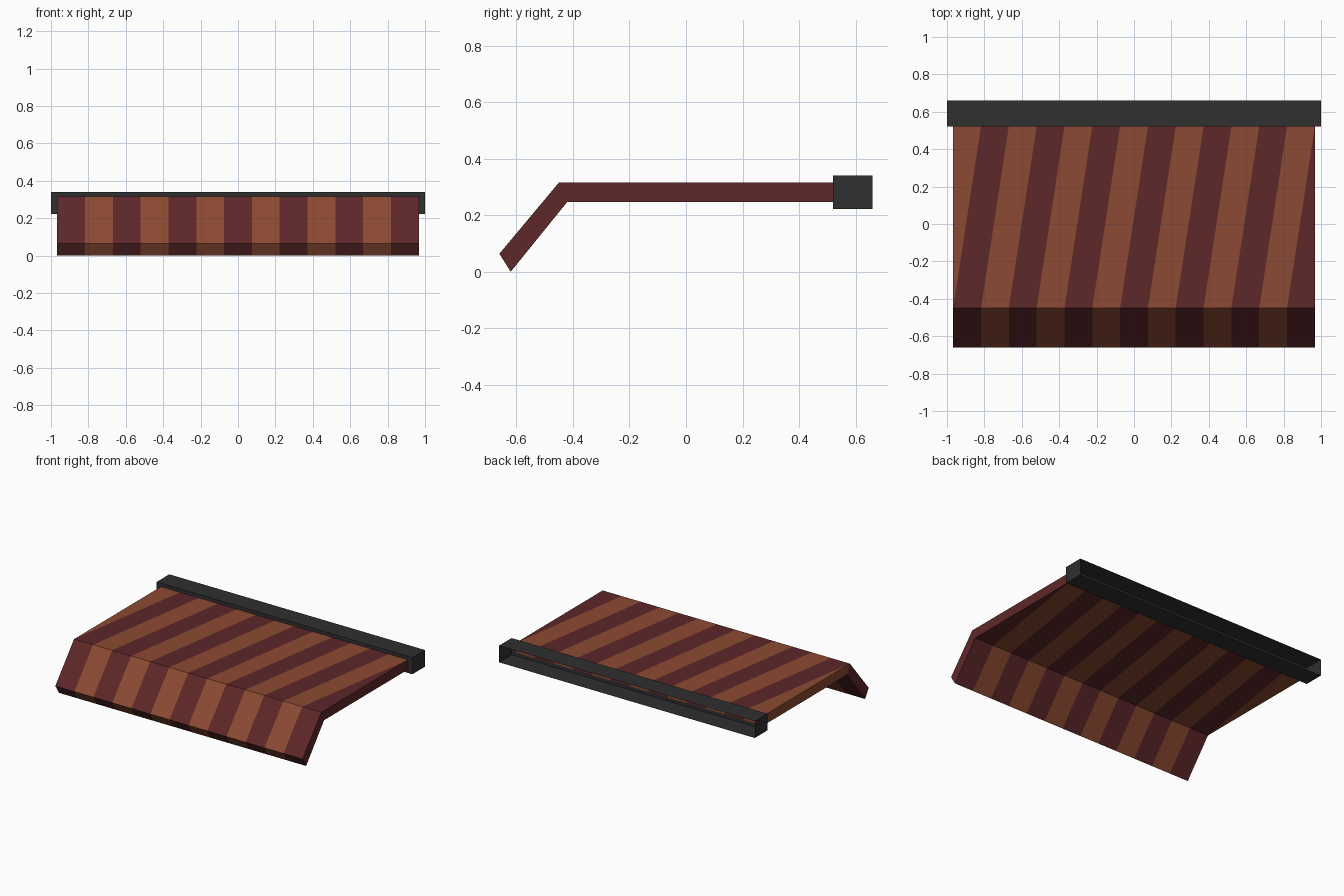
import bpy, bmesh

if "Cube" in bpy.data.objects:
    bpy.data.objects.remove(bpy.data.objects["Cube"])

def material(name, rgb):
    m = bpy.data.materials.new(name)
    m.diffuse_color = (*rgb, 1.0)
    m.use_nodes = True
    m.node_tree.nodes["Principled BSDF"].inputs["Base Color"].default_value = m.diffuse_color
    return m

dark_red = material("dark red fabric", (0.112, 0.020, 0.022))
rust = material("rust fabric", (0.262, 0.068, 0.033))
charcoal = material("charcoal metal", (0.029, 0.029, 0.029))

def make_object(name, bm, mats):
    me = bpy.data.meshes.new(name)
    bm.normal_update()
    bm.to_mesh(me)
    bm.free()
    for m in mats:
        me.materials.append(m)
    ob = bpy.data.objects.new(name, me)
    bpy.context.collection.objects.link(ob)
    return ob

# Striped canopy: bent slab profile, (y, z) of outer and inner skins
HALF, N = 0.967, 13
outer = [(0.521, 0.315), (-0.45, 0.315), (-0.66, 0.064)]
inner = [(0.521, 0.247), (-0.42, 0.247), (-0.62, 0.0)]
bm = bmesh.new()

def row(p):
    return [bm.verts.new((-HALF + 2 * HALF * k / N, *p)) for k in range(N + 1)]

O = [row(p) for p in outer]
I = [row(p) for p in inner]

def face(verts, mat):
    bm.faces.new(verts).material_index = mat

def straight(a, b, shift=0):
    for k in range(N):
        face((a[k], b[k], b[k + 1], a[k + 1]), (k + shift) % 2)

def slanted(back, front):
    # each stripe runs one step sideways from front to back
    face((back[0], front[0], back[1]), 1)
    for k in range(N - 1):
        face((back[k + 1], front[k], front[k + 1], back[k + 2]), k % 2)
    face((back[N], front[N - 1], front[N]), 0)

slanted(O[0], O[1])
slanted(I[0], I[1])
straight(O[1], O[2])          # front valance
straight(I[1], I[2])          # valance inside
straight(O[2], I[2])          # hem
straight(O[0], I[0], 1)       # edge held by the rail
for e, top_mat in ((0, 1), (N, 0)):
    face((O[0][e], O[1][e], I[1][e], I[0][e]), top_mat)
    face((O[1][e], O[2][e], I[2][e], I[1][e]), 0)
bmesh.ops.recalc_face_normals(bm, faces=bm.faces[:])
make_object("striped_canopy", bm, [dark_red, rust])

# Wall rail: box shell, open towards the wall
bm = bmesh.new()
bmesh.ops.create_cube(bm, size=1)
for v in bm.verts:
    v.co = (v.co.x * 2, v.co.y * 0.14 + 0.59, v.co.z * 0.118 + 0.281)
bm.normal_update()
back = [f for f in bm.faces if f.normal.y > 0.9]
bmesh.ops.delete(bm, geom=back, context='FACES_ONLY')
make_object("wall_rail", bm, [charcoal])
